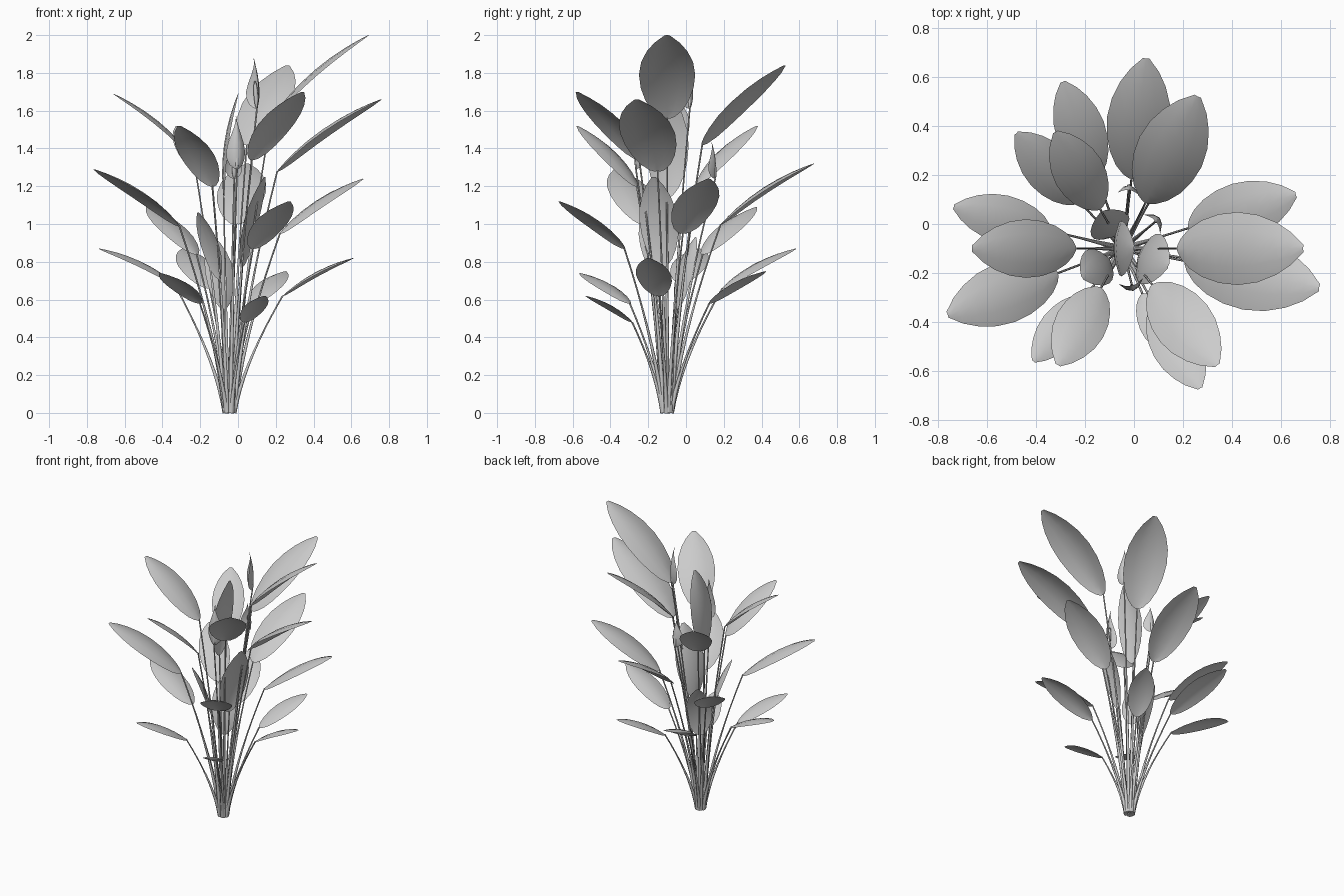
import bpy, math
from mathutils import Vector

if "Cube" in bpy.data.objects:
    bpy.data.objects.remove(bpy.data.objects["Cube"])

ROOT = Vector((-0.045, -0.10, 0))
UP = Vector((0, 0, 1))


def bezier(a, b, c, t):
    return a * (1 - t) ** 2 + b * 2 * t * (1 - t) + c * t * t


def leaf_width(t):
    return max(.1, math.sin(math.pi * t) ** (.5 if t < .5 else .65))


def hood_width(t):
    s = max(0, math.sin(math.pi * t ** .6))
    return max(.04, s if t < .4 else s ** 1.5)


def blade(name, base, tip, half, width, arch, cup, side):
    """Curved blade from base to tip with a bent cross-section."""
    d = tip - base
    normal = d.cross(side).normalized()
    mid = (base + tip) / 2 + normal * d.length * arch
    verts, faces, rows, n = [], [], 11, 5
    for i in range(rows):
        t = (1 - math.cos(math.pi * i / (rows - 1))) / 2
        p, w = bezier(base, mid, tip, t), width(t) * half
        for j in range(n):
            u = j / (n - 1) * 2 - 1
            verts.append(p + side * (u * w) + normal * (cup * w * u * u))
    for i in range(rows - 1):
        for k in range(i * n, i * n + n - 1):
            faces.append((k, k + 1, k + n + 1, k + n))
    me = bpy.data.meshes.new(name)
    me.from_pydata(verts, [], faces)
    me.shade_smooth()
    bpy.context.collection.objects.link(bpy.data.objects.new(name, me))


def tube(name, pts, radii):
    """Tapered round tube through the points."""
    cu = bpy.data.curves.new(name, 'CURVE')
    cu.dimensions = '3D'
    cu.bevel_depth = 1
    cu.bevel_resolution = 1
    cu.use_fill_caps = True
    sp = cu.splines.new('POLY')
    sp.points.add(len(pts) - 1)
    for q, p, r in zip(sp.points, pts, radii):
        q.co = (*p, 1)
        q.radius = r
    sp.use_smooth = True
    bpy.context.collection.objects.link(bpy.data.objects.new(name, cu))


def stem(name, end):
    """Stem rising from the clump and leaning outward."""
    flat = Vector((end.x - ROOT.x, end.y - ROOT.y, 0))
    start = ROOT + flat.normalized() * min(.025, flat.length * .3)
    ctrl = start + flat * .17 + UP * end.z * .42
    ts = [i / 9 for i in range(10)]
    tube(name, [bezier(start, ctrl, end, t) for t in ts],
         [.013 - .0085 * min(1, t * 1.4) for t in ts])


def leaf(name, tip, drop, share):
    """Leaf on the line from the root to its tip, with its stem."""
    out = Vector((tip.x - ROOT.x, tip.y - ROOT.y, 0))
    base = ROOT + out * share + UP * (tip.z - drop)
    side = Vector((-out.y, out.x, 0)).normalized()
    half = (tip - base).length * (.22 if share > .25 else .205)
    blade(name, base, tip, half, leaf_width, .13, -.2, side)
    stem(name + "_stem", base)


# spreading leaves: tip x, y, z and height of the blade
spreading = [
    (.69, -.10, 2.0, .44), (.26, .52, 1.84, .42), (.755, -.26, 1.66, .38),
    (.34, -.575, 1.70, .36), (-.66, -.10, 1.69, .34), (-.31, -.575, 1.52, .32),
    (-.32, .375, 1.52, .31), (.66, .12, 1.24, .29), (.05, .675, 1.32, .32),
    (-.48, .37, 1.09, .25), (-.76, -.37, 1.29, .30), (.27, -.67, 1.12, .25),
    (-.735, .07, .87, .18), (-.29, .58, .87, .21), (.25, .42, .75, .17),
    (.61, -.20, .82, .20), (.14, -.53, .62, .14), (-.41, -.56, .74, .16),
]
for i, (x, y, z, drop) in enumerate(spreading, 1):
    leaf(f"leaf_{i}", Vector((x, y, z)), drop, min(.43, max(.3, .31 + .15 * (1.7 - z))))

# upright inner leaves
inner = [(.14, -.17, 1.25, .48), (-.21, -.22, 1.06, .35), (-.13, .05, .93, .38)]
for i, (x, y, z, drop) in enumerate(inner, 1):
    leaf(f"inner_leaf_{i}", Vector((x, y, z)), drop, .34)
leaf("centre_leaf", Vector((0, -.10, 1.69)), .55, -.7)

# flowers: foot x, y, z, height of the hood
for i, (x, y, z, h) in enumerate([(.10, .02, 1.61, .265), (-.005, -.265, 1.29, .28),
                                  (-.02, .155, 1.24, .195)], 1):
    foot = Vector((x, y, z))
    out = Vector((x - ROOT.x, y - ROOT.y, 0)).normalized()
    stem(f"flower_stem_{i}", foot)
    blade(f"hood_{i}", foot, foot + UP * h - out * .02, .032 + .07 * h, hood_width,
          -.12, .8, Vector((-out.y, out.x, 0)))
    # rounded spike inside the hood
    ts = [k / 6 for k in range(7)]
    tube(f"spike_{i}", [foot + (UP * .55 - out * .05) * h * t for t in ts],
         [.004 + .008 * math.sin(math.pi * t) ** .5 if 0 < t < 1 else .004 for t in ts])
